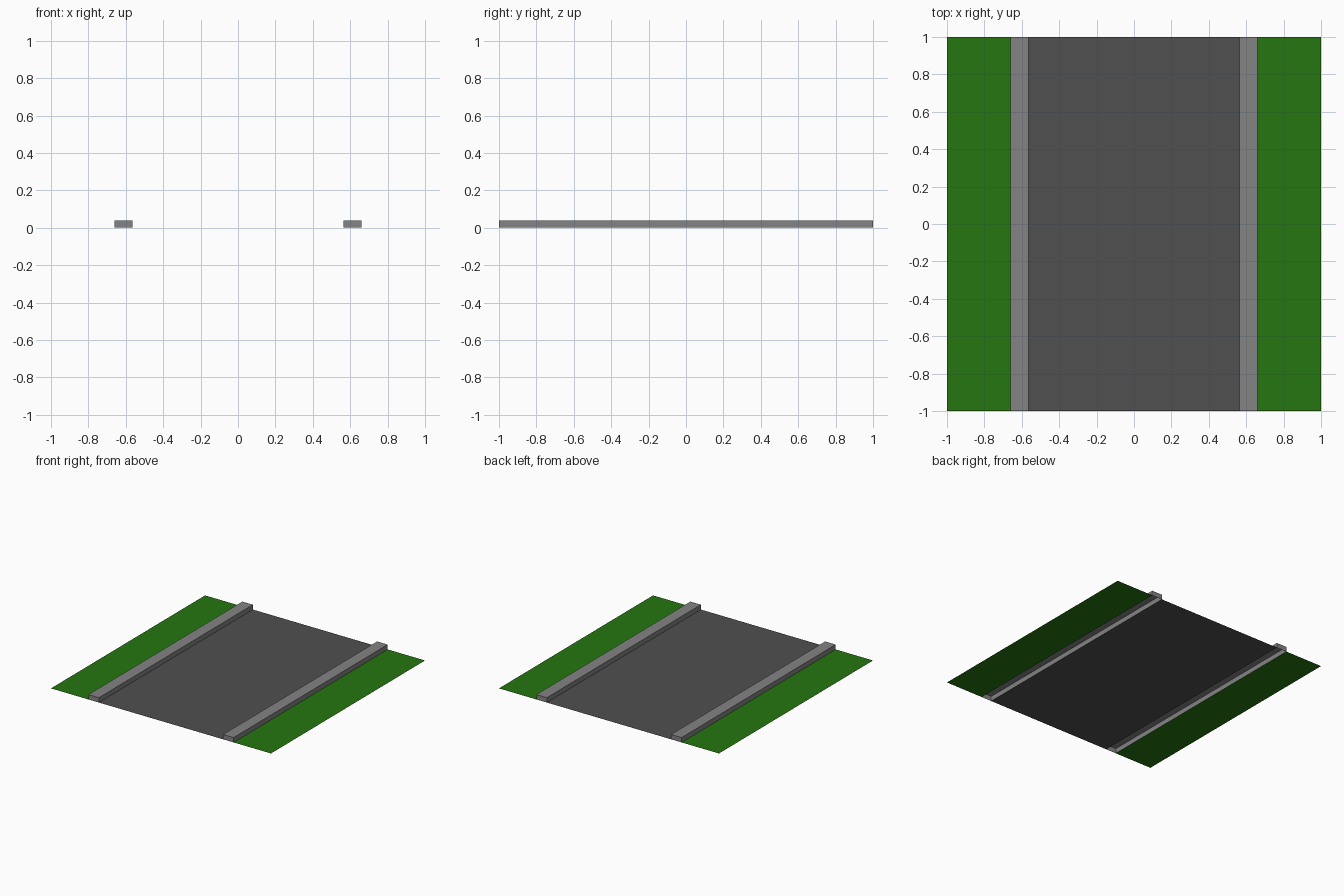
import bpy
import bmesh

cube = bpy.data.objects.get("Cube")
if cube:
    bpy.data.objects.remove(cube, do_unlink=True)

HALF = 1.0          # half length of the tile
CURB_IN = 0.565     # inner edge of a curb
CURB_OUT = 0.66     # outer edge of a curb
CURB_TOP = 0.04


def material(name, rgb):
    mat = bpy.data.materials.new(name)
    mat.use_nodes = True
    colour = (*rgb, 1.0)
    mat.diffuse_color = colour
    mat.node_tree.nodes["Principled BSDF"].inputs["Base Color"].default_value = colour
    return mat


def strip(name, x0, x1, mat, height=0.0):
    """Flat lengthwise strip; with a height it becomes a block open underneath."""
    bm = bmesh.new()
    corners = [(x0, -HALF), (x1, -HALF), (x1, HALF), (x0, HALF)]
    face = bm.faces.new([bm.verts.new((x, y, height)) for x, y in corners])
    if height:
        rim = bmesh.ops.extrude_edge_only(bm, edges=face.edges[:])
        for v in rim["geom"]:
            if isinstance(v, bmesh.types.BMVert):
                v.co.z = 0.0
        bmesh.ops.recalc_face_normals(bm, faces=bm.faces[:])
        face.normal_update()
        if face.normal.z < 0:
            bmesh.ops.reverse_faces(bm, faces=bm.faces[:])
    mesh = bpy.data.meshes.new(name)
    bm.to_mesh(mesh)
    bm.free()
    mesh.materials.append(mat)
    obj = bpy.data.objects.new(name, mesh)
    bpy.context.collection.objects.link(obj)
    return obj


asphalt = material("asphalt grey", (0.08, 0.08, 0.08))
concrete = material("concrete grey", (0.23, 0.23, 0.23))
grass = material("grass green", (0.018, 0.18, 0.005))

# Road surface
strip("road", -CURB_IN, CURB_IN, asphalt)

# Curb and grass verge on each side
for side, s in (("left", 1), ("right", -1)):
    strip(side + "_curb", *sorted((s * CURB_IN, s * CURB_OUT)), concrete, CURB_TOP)
    strip(side + "_grass", *sorted((s * CURB_OUT, s * HALF)), grass)
